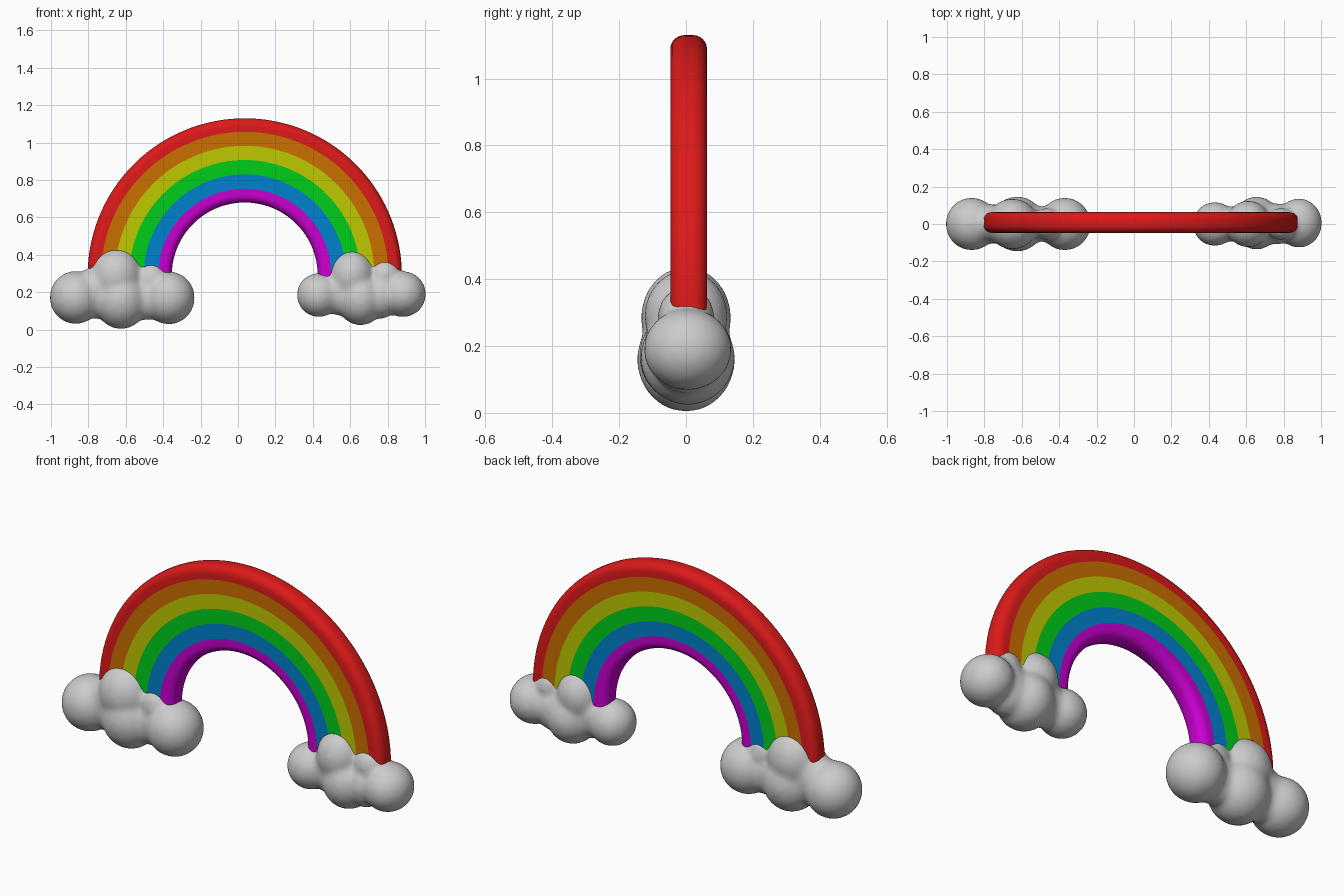
import bpy, bmesh, math
from mathutils import Matrix

if "Cube" in bpy.data.objects:
    bpy.data.objects.remove(bpy.data.objects["Cube"])

# ---------- rainbow arch: rounded profile swept round a half circle ----------
CX, CY, CZ = 0.036, 0.008, 0.29
RADII = [0.39, 0.463, 0.54, 0.617, 0.693, 0.768, 0.84]
HALF, ROUND = 0.055, 0.042
COLOURS = [("violet", (0.60, 0.0, 0.65)), ("blue", (0.0, 0.22, 0.62)),
           ("green", (0.0, 0.62, 0.01)), ("yellow", (0.52, 0.58, 0.0)),
           ("orange", (0.60, 0.16, 0.0)), ("red", (0.72, 0.01, 0.01))]


def corner(r, y, start):
    """Quarter-circle of profile points starting at the given angle."""
    return [(r + ROUND * math.cos(start + i * math.pi / 12),
             y + ROUND * math.sin(start + i * math.pi / 12)) for i in range(7)]


inner, outer, side = RADII[0] + ROUND, RADII[-1] - ROUND, HALF - ROUND
profile = corner(outer, -side, -math.pi / 2) + corner(outer, side, 0)
profile += [(r, HALF) for r in reversed(RADII[1:-1])]
profile += corner(inner, side, math.pi / 2) + corner(inner, -side, math.pi)
profile += [(r, -HALF) for r in RADII[1:-1]]

bm = bmesh.new()
STEPS = 72
A0, A1 = -0.03, math.pi + 0.03
rings = []
for s in range(STEPS + 1):
    a = A0 + (A1 - A0) * s / STEPS
    rings.append([bm.verts.new((CX + r * math.cos(a), CY + y, CZ + r * math.sin(a)))
                  for r, y in profile])
n = len(profile)
for ra, rb in zip(rings, rings[1:]):
    for i in range(n):
        j = (i + 1) % n
        f = bm.faces.new((ra[i], ra[j], rb[j], rb[i]))
        mid = (profile[i][0] + profile[j][0]) / 2
        f.material_index = sum(mid > r for r in RADII[1:-1])
bm.faces.new(rings[0])
bm.faces.new(rings[-1])
bmesh.ops.recalc_face_normals(bm, faces=bm.faces)
mesh = bpy.data.meshes.new("rainbow_arch")
bm.to_mesh(mesh)
bm.free()
for name, c in COLOURS:
    m = bpy.data.materials.new(name)
    m.diffuse_color = (*c, 1)
    m.use_nodes = True
    m.node_tree.nodes["Principled BSDF"].inputs["Base Color"].default_value = m.diffuse_color
    mesh.materials.append(m)
arch = bpy.data.objects.new("rainbow_arch", mesh)
bpy.context.collection.objects.link(arch)
bpy.context.view_layer.objects.active = arch
arch.select_set(True)
bpy.ops.object.shade_smooth_by_angle(angle=math.radians(50))
arch.select_set(False)


# ---------- clouds: puffs fused by remesh and softened ----------
def cloud(name, puffs):
    bm = bmesh.new()
    for x, y, z, rx, ry, rz in puffs:
        bmesh.ops.create_icosphere(bm, subdivisions=4, radius=1,
                                   matrix=Matrix.Translation((x, y, z)) @ Matrix.Diagonal((rx, ry, rz, 1)))
    me = bpy.data.meshes.new(name)
    bm.to_mesh(me)
    bm.free()
    ob = bpy.data.objects.new(name, me)
    bpy.context.collection.objects.link(ob)
    rm = ob.modifiers.new("fuse", 'REMESH')
    rm.mode = 'VOXEL'
    rm.voxel_size = 0.012
    rm.use_smooth_shade = True
    sm = ob.modifiers.new("soften", 'SMOOTH')
    sm.factor = 0.5
    sm.iterations = 16


cloud("left_cloud", [
    (-0.868, 0, 0.172, 0.139, 0.141, 0.142),   # outer puff
    (-0.650, 0, 0.285, 0.140, 0.135, 0.152),   # crown
    (-0.625, 0, 0.160, 0.145, 0.147, 0.157),   # belly
    (-0.370, 0, 0.170, 0.139, 0.141, 0.142),   # inner puff
    (-0.465, 0, 0.265, 0.090, 0.085, 0.100),   # shoulder
    (-0.760, 0, 0.200, 0.110, 0.105, 0.142),   # necks
    (-0.490, 0, 0.170, 0.110, 0.095, 0.120),
])
cloud("right_cloud", [
    (0.432, 0, 0.185, 0.118, 0.118, 0.118),
    (0.610, 0, 0.290, 0.120, 0.125, 0.138),
    (0.655, 0.005, 0.165, 0.130, 0.142, 0.142),
    (0.882, 0.005, 0.190, 0.123, 0.132, 0.123),
    (0.785, 0, 0.290, 0.090, 0.085, 0.088),
    (0.540, 0, 0.200, 0.090, 0.095, 0.125),
    (0.765, 0, 0.180, 0.090, 0.110, 0.122),
])
